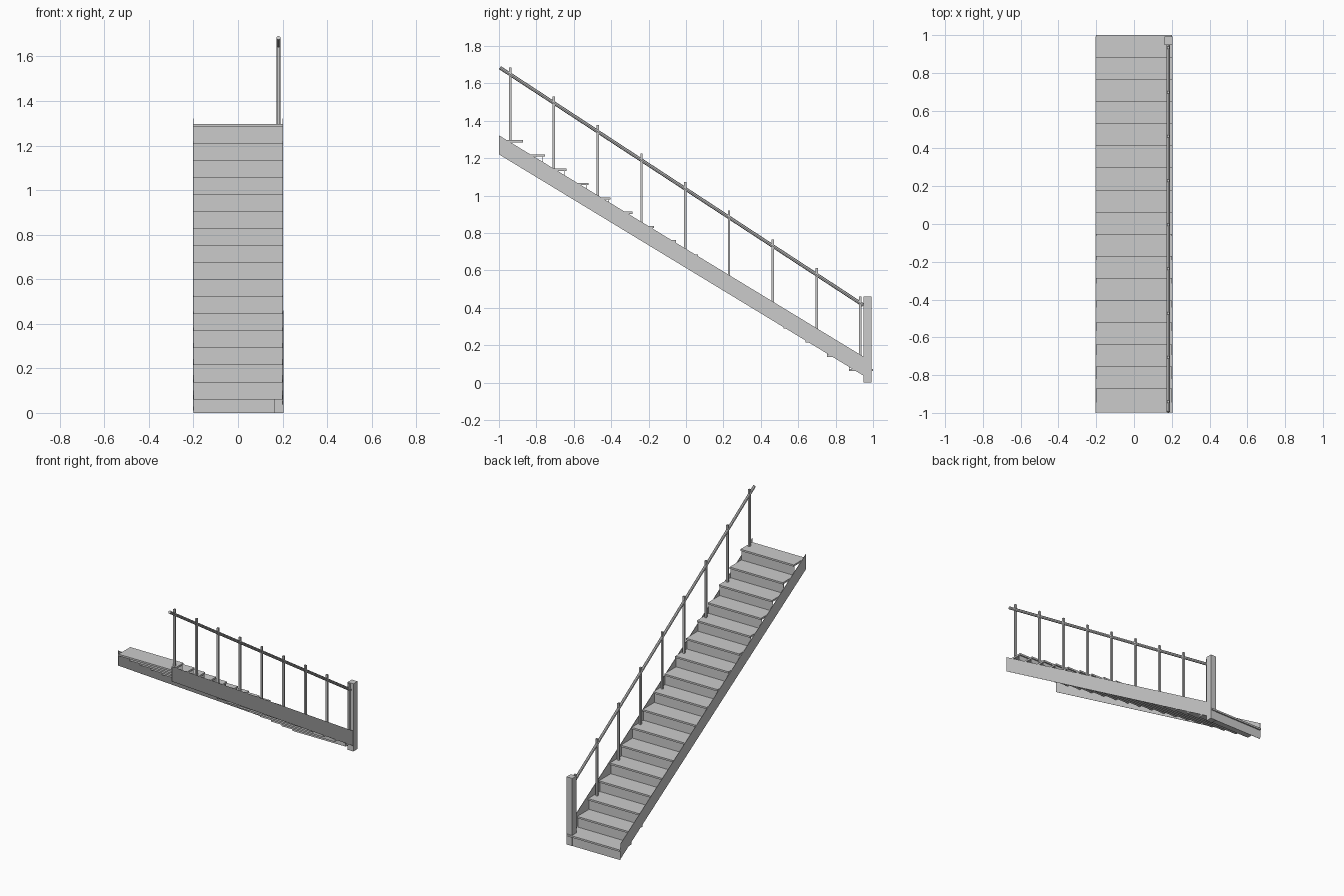
import bpy, bmesh, math
from mathutils import Vector

if "Cube" in bpy.data.objects:
    bpy.data.objects.remove(bpy.data.objects["Cube"])

grey = bpy.data.materials.new("plain grey")
grey.diffuse_color = (0.6, 0.6, 0.6, 1)
grey.use_nodes = True
grey.node_tree.nodes["Principled BSDF"].inputs["Base Color"].default_value = grey.diffuse_color

STEPS, GOING, RISE = 17, 0.117, 0.0765
HALF_W = 0.2          # half stair width
THICK = 0.012         # tread thickness
SETBACK = 0.01        # riser set back from the nosing


def finish(name, bm):
    bmesh.ops.recalc_face_normals(bm, faces=bm.faces)
    mesh = bpy.data.meshes.new(name)
    bm.to_mesh(mesh)
    bm.free()
    mesh.materials.append(grey)
    obj = bpy.data.objects.new(name, mesh)
    bpy.context.collection.objects.link(obj)
    return obj


def prism(name, x0, x1, profile):
    """Extrude a side profile of (y, z) points from x0 to x1."""
    bm = bmesh.new()
    face = bm.faces.new([bm.verts.new((x0, y, z)) for y, z in profile])
    ext = bmesh.ops.extrude_face_region(bm, geom=[face])
    verts = [v for v in ext["geom"] if isinstance(v, bmesh.types.BMVert)]
    bmesh.ops.translate(bm, verts=verts, vec=(x1 - x0, 0, 0))
    return finish(name, bm)


def box(name, x0, x1, y0, y1, z0, z1):
    return prism(name, x0, x1, [(y0, z0), (y1, z0), (y1, z1), (y0, z1)])


def nosing(k):
    return 1.0 - GOING * k


def tread_top(k):
    return 0.073 + RISE * k


# treads and thin risers, climbing towards the front
for k in range(STEPS):
    y, z = nosing(k), tread_top(k)
    box(f"tread_{k + 1}", -HALF_W, HALF_W, y - GOING - SETBACK + 0.001, y, z - THICK, z)
    low = max(0.0, z - THICK - RISE)
    box(f"riser_{k + 1}", -HALF_W, HALF_W, y - SETBACK - 0.001, y - SETBACK + 0.001,
        low, z - THICK)


# side boards, slightly shallower in slope than the steps
def board_low(y):
    return 1.22 - 0.607 * (y + 1)


for name, x0, x1, end in (("left_stringer", -0.203, -HALF_W, 0.992),
                          ("right_stringer", HALF_W, 0.203, 0.95)):
    prism(name, x0, x1, [(-1, board_low(-1)), (end, board_low(end)),
                         (end, board_low(end) + 0.102), (-1, board_low(-1) + 0.102)])

# newel post at the foot of the stairs
box("newel_post", 0.161, 0.204, 0.948, 0.993, 0, 0.46)

# balusters on every second tread
for k in range(0, STEPS, 2):
    y, z = nosing(k) - 0.068, tread_top(k)
    box(f"baluster_{k // 2 + 1}", 0.175, 0.188, y - 0.0065, y + 0.0065, z, z + 0.387)

# sloping handrail
start, stop = Vector((0.1815, -0.995, 1.684)), Vector((0.1815, 0.948, 0.414))
axis = stop - start
bm = bmesh.new()
bmesh.ops.create_cone(bm, cap_ends=True, segments=8, radius1=0.0095, radius2=0.0095,
                      depth=axis.length)
rot = axis.to_track_quat('Z', 'Y').to_matrix()
bmesh.ops.rotate(bm, verts=bm.verts, matrix=rot)
bmesh.ops.translate(bm, verts=bm.verts, vec=(start + stop) / 2)
finish("handrail", bm)
